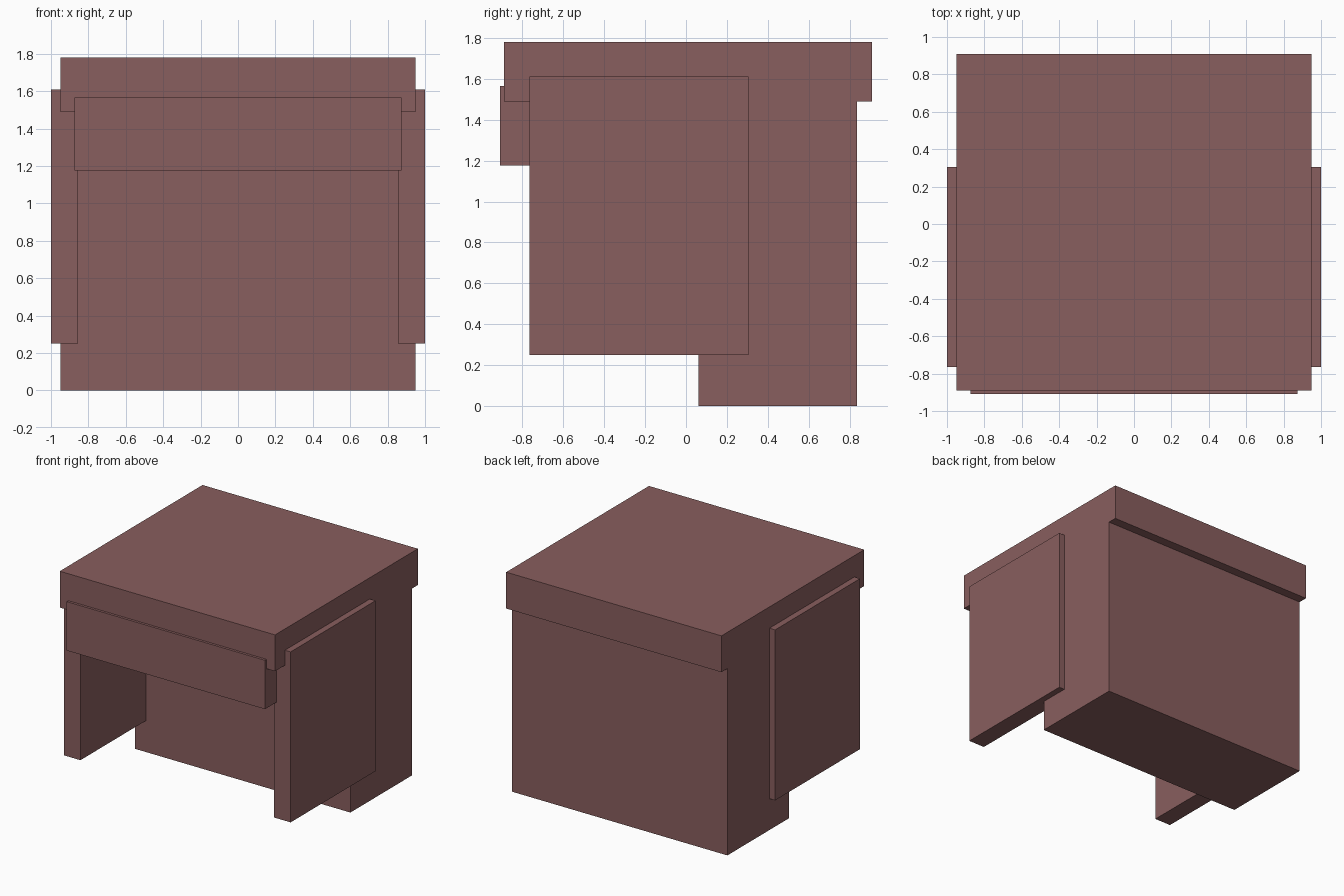
import bpy

if "Cube" in bpy.data.objects:
    bpy.data.objects.remove(bpy.data.objects["Cube"])

mat = bpy.data.materials.new("dusty red brown")
mat.diffuse_color = (0.25, 0.112, 0.112, 1.0)
mat.use_nodes = True
mat.node_tree.nodes["Principled BSDF"].inputs["Base Color"].default_value = mat.diffuse_color


def box(name, x, y, z):
    """Box spanning the given (min, max) ranges."""
    bpy.ops.mesh.primitive_cube_add(size=1)
    ob = bpy.context.object
    ob.name = name
    for v in ob.data.vertices:
        for i, (lo, hi) in enumerate((x, y, z)):
            v.co[i] = lo + (v.co[i] + 0.5) * (hi - lo)
    ob.data.materials.append(mat)
    return ob


# Top slab overhanging front and back
box("top_slab", (-0.95, 0.95), (-0.89, 0.91), (1.49, 1.78))

# Solid rear block down to the ground
box("back_block", (-0.95, 0.95), (0.06, 0.835), (0, 1.49))

# Brow panel across the front
box("front_panel", (-0.875, 0.875), (-0.91, -0.62), (1.175, 1.565))

# Mirrored side panels
for side, x in (("left", (-1.0, -0.855)), ("right", (0.855, 1.0))):
    box(side + "_side_panel", x, (-0.765, 0.305), (0.25, 1.61))
